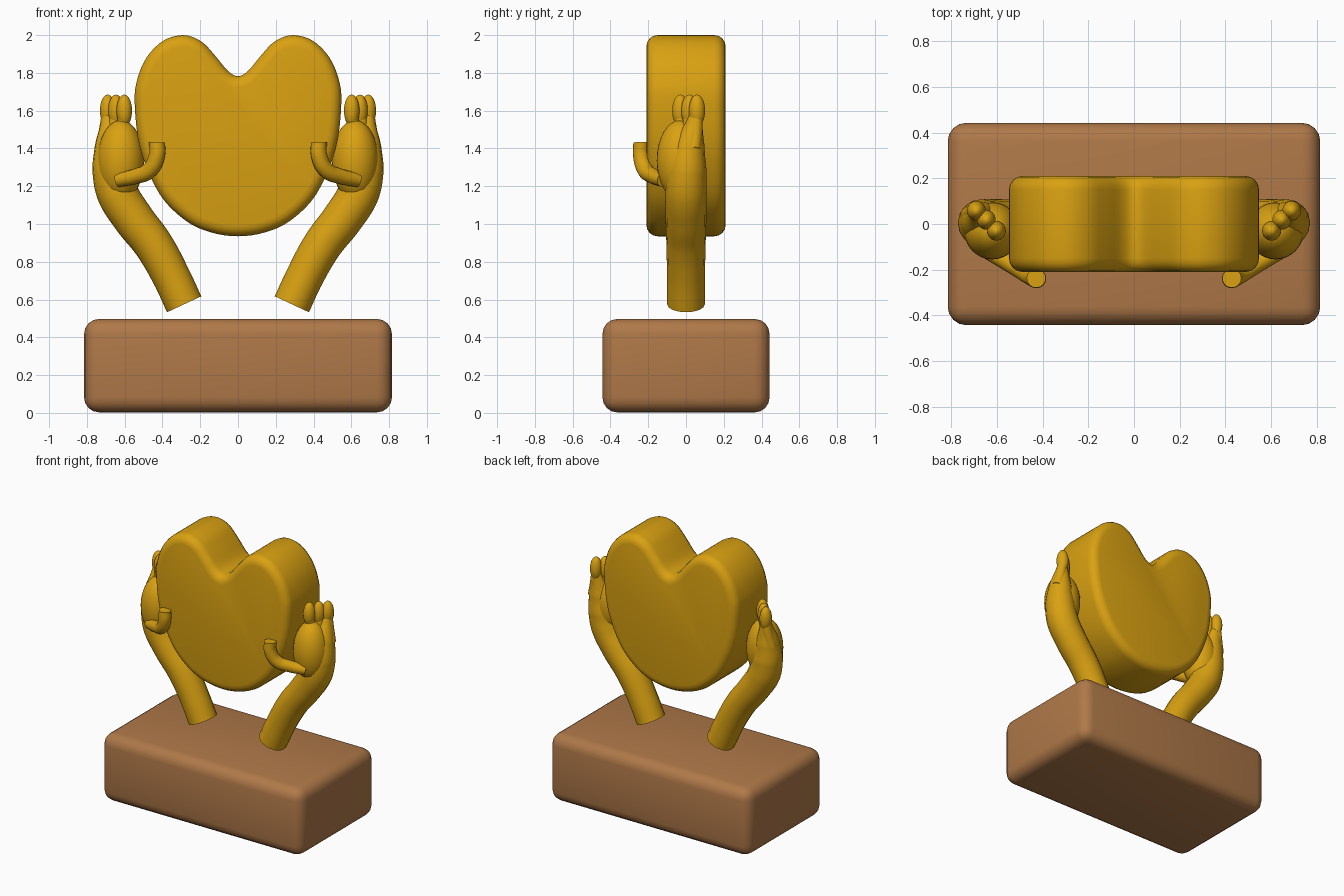
import bpy, bmesh, math
from mathutils import Vector

if "Cube" in bpy.data.objects:
    bpy.data.objects.remove(bpy.data.objects["Cube"])


def material(name, rgb):
    m = bpy.data.materials.new(name)
    m.diffuse_color = (*rgb, 1)
    m.use_nodes = True
    m.node_tree.nodes["Principled BSDF"].inputs["Base Color"].default_value = m.diffuse_color
    return m


gold = material("gold", (0.70, 0.36, 0.006))
wood = material("wood brown", (0.43, 0.19, 0.066))


def finish(ob, name, mat, angle=50):
    ob.name = name
    ob.data.materials.clear()
    ob.data.materials.append(mat)
    bpy.ops.object.select_all(action='DESELECT')
    ob.select_set(True)
    bpy.context.view_layer.objects.active = ob
    bpy.ops.object.shade_smooth_by_angle(angle=math.radians(angle))


def round_edges(ob, width, segments):
    b = ob.modifiers.new("rounding", 'BEVEL')
    b.width, b.segments = width, segments
    b.limit_method, b.angle_limit = 'ANGLE', math.radians(50)
    b.use_clamp_overlap = False
    bpy.context.view_layer.objects.active = ob
    bpy.ops.object.modifier_apply(modifier=b.name)


def tube(name, points):
    """Smooth capped tube through (x, y, z, radius) points."""
    cu = bpy.data.curves.new(name, 'CURVE')
    cu.dimensions = '3D'
    cu.bevel_depth, cu.bevel_resolution = 1.0, 6
    cu.resolution_u, cu.use_fill_caps = 10, True
    sp = cu.splines.new('BEZIER')
    sp.bezier_points.add(len(points) - 1)
    for bp, (x, y, z, r) in zip(sp.bezier_points, points):
        bp.co, bp.radius = (x, y, z), r
    for bp in sp.bezier_points:
        bp.handle_left_type = bp.handle_right_type = 'AUTO'
    ob = bpy.data.objects.new(name, cu)
    bpy.context.collection.objects.link(ob)
    bpy.ops.object.select_all(action='DESELECT')
    ob.select_set(True)
    bpy.context.view_layer.objects.active = ob
    bpy.ops.object.convert(target='MESH')
    finish(bpy.context.object, name, gold)


def ellipsoid(name, centre, radii):
    bpy.ops.mesh.primitive_uv_sphere_add(segments=32, ring_count=16, location=centre)
    ob = bpy.context.object
    ob.scale = radii
    finish(ob, name, gold)


# Base block
bpy.ops.mesh.primitive_cube_add(size=1, location=(0, 0, 0.25))
base = bpy.context.object
base.scale = (1.63, 0.885, 0.495)
bpy.ops.object.transform_apply(location=False, rotation=False, scale=True)
round_edges(base, 0.08, 4)
finish(base, "base", wood)

# Heart: smooth mirrored outline, extruded and rounded
half = [(0, 1.783), (0.053, 1.81), (0.12, 1.89), (0.195, 1.967), (0.29, 2.0),
        (0.396, 1.97), (0.483, 1.883), (0.533, 1.767), (0.547, 1.64),
        (0.517, 1.396), (0.415, 1.158), (0.28, 1.02), (0.148, 0.957), (0, 0.935)]
ring = half + [(-x, z) for x, z in half[-2:0:-1]]
ring = [Vector(p) for p in ring]
outline = []
for i in range(len(ring)):
    a, b, c, d = (ring[(i + k) % len(ring)] for k in (-1, 0, 1, 2))
    for t in (0, 0.25, 0.5, 0.75):
        outline.append(0.5 * (2 * b + (c - a) * t + (2 * a - 5 * b + 4 * c - d) * t * t
                              + (3 * b - a - 3 * c + d) * t ** 3))
bm = bmesh.new()
face = bm.faces.new([bm.verts.new((p.x, -0.21, p.y)) for p in outline])
ext = bmesh.ops.extrude_face_region(bm, geom=[face])
bmesh.ops.translate(bm, vec=(0, 0.42, 0),
                    verts=[v for v in ext["geom"] if isinstance(v, bmesh.types.BMVert)])
bmesh.ops.recalc_face_normals(bm, faces=bm.faces)
me = bpy.data.meshes.new("heart")
bm.to_mesh(me)
bm.free()
heart = bpy.data.objects.new("heart", me)
bpy.context.collection.objects.link(heart)
round_edges(heart, 0.06, 4)
finish(heart, "heart", gold)

# Arms and hands, one per side
arm = [(0.285, 0, 0.575, 0.1), (0.355, 0, 0.725, 0.1), (0.45, 0, 0.893, 0.104),
       (0.555, 0, 1.03, 0.108), (0.638, 0, 1.165, 0.11), (0.668, 0.005, 1.29, 0.104),
       (0.678, 0.02, 1.42, 0.08), (0.685, 0.045, 1.54, 0.042), (0.69, 0.055, 1.6, 0.025)]
thumb = [(0.428, -0.237, 1.432, 0.042), (0.43, -0.237, 1.36, 0.043),
         (0.468, -0.215, 1.285, 0.043), (0.54, -0.172, 1.253, 0.041),
         (0.635, -0.12, 1.232, 0.037)]
fingers = [(0.602, -0.03), (0.646, 0.018), (0.69, 0.058)]
for s, side in ((1, "right"), (-1, "left")):
    tube(side + "_arm", [(s * x, y, z, r) for x, y, z, r in arm])
    tube(side + "_thumb", [(s * x, y, z, r) for x, y, z, r in thumb])
    ellipsoid(side + "_palm", (s * 0.62, -0.03, 1.337), (0.123, 0.125, 0.213))
    for n, (x, y) in enumerate(fingers):
        tube(f"{side}_finger_{n}", [(s * (x + 0.03), y * 0.7, 1.4, 0.04),
                                    (s * (x + 0.01), y * 0.9, 1.5, 0.036),
                                    (s * x, y, 1.6, 0.03)])
        ellipsoid(f"{side}_fingertip_{n}", (s * x, y, 1.6), (0.041, 0.043, 0.085))
